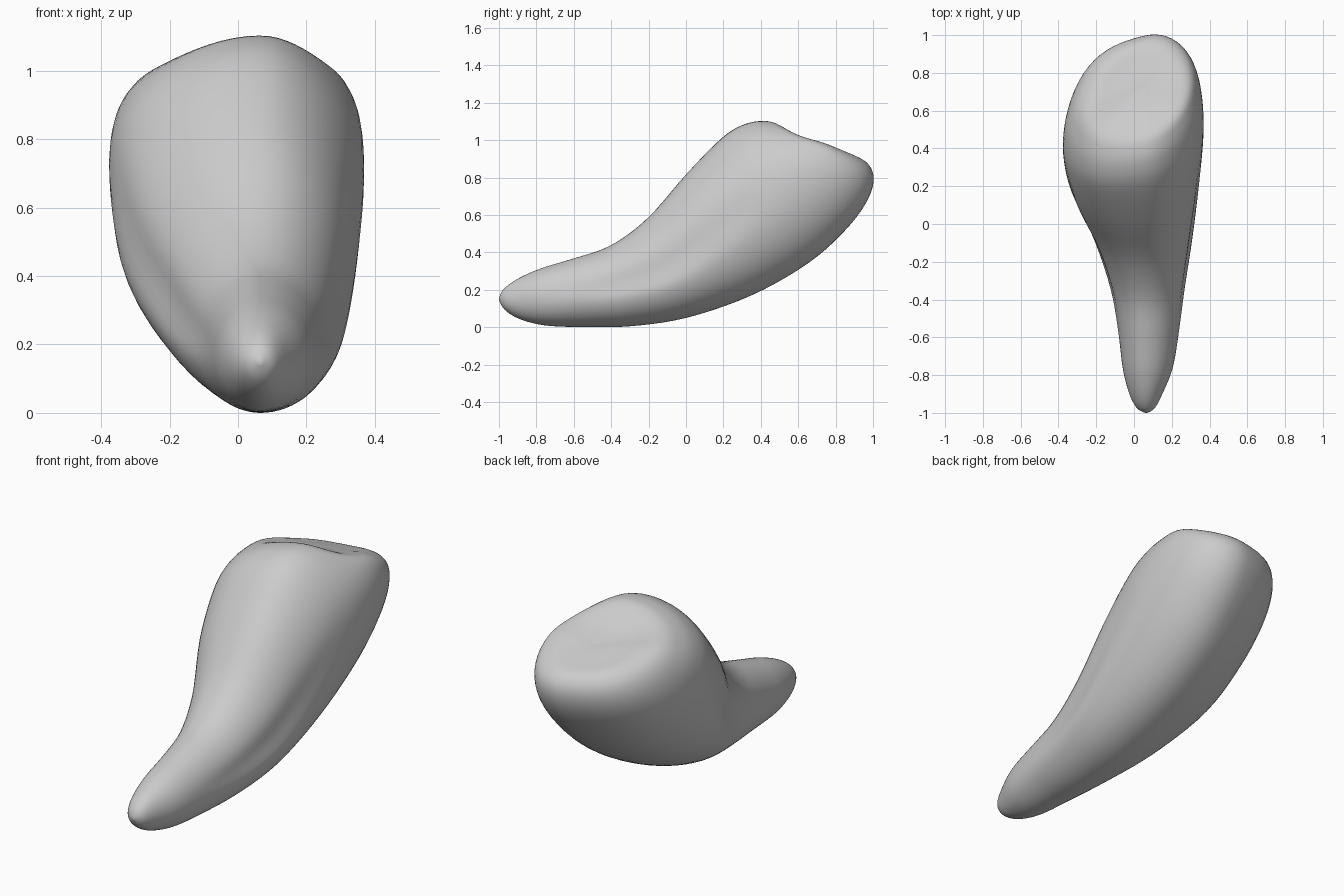
import bpy, bmesh, math

if "Cube" in bpy.data.objects:
    bpy.data.objects.remove(bpy.data.objects["Cube"])

# Tilted cross-sections: top y, top z, bottom y, bottom z, left x, right x,
# height fraction of the widest line (from the top), sideways skew, groove depth, shoulder shaping
ROWS = [
    (-1.00, .155, -1.00, .145, .06, .07, .5, 0, 0, 0),
    (-.98, .20, -.97, .095, .015, .11, .5, 0, 0, 0),
    (-.91, .255, -.89, .045, -.025, .15, .5, 0, 0, 0),
    (-.78, .315, -.75, .01, -.06, .205, .52, 0, 0, 0),
    (-.60, .37, -.54, .002, -.085, .24, .55, 0, .02, 0),
    (-.40, .44, -.30, .006, -.128, .272, .58, 0, .06, 0),
    (-.20, .59, .00, .05, -.218, .315, .6, .02, .08, 0),
    (.00, .82, .35, .17, -.34, .35, .55, .06, .05, .2),
    (.20, 1.02, .65, .34, -.377, .37, .5, .15, .01, .7),
    (.32, 1.09, .85, .52, -.37, .363, .5, .2, 0, 1),
    (.41, 1.105, .965, .675, -.335, .338, .5, .22, 0, 1),
    (.47, 1.095, 1.0, .80, -.28, .30, .48, .22, 0, .9),
    (.54, 1.055, .96, .885, -.20, .23, .46, .2, 0, .6),
    (.62, 1.01, .86, .925, -.10, .14, .48, .15, 0, .2),
    (.735, .965, .745, .964, .06, .07, .5, 0, 0, 0),
]
STEPS, SIDES = 5, 64


def spline(a, b, c, d, t):
    """Smooth blend from b to c."""
    return .5 * (2*b + (c - a)*t + (2*a - 5*b + 4*c - d)*t*t + (3*b - a - 3*c + d)*t**3)


def section(row):
    """Points round one tilted, lopsided oval."""
    ty, tz, by, bz, left, right, f, skew, groove, shape = row
    cx = .065
    cy, cz = ty + (by - ty)*f, tz + (bz - tz)*f
    pts = []
    for i in range(SIDES):
        a = 2*math.pi*i/SIDES
        s, c = math.sin(a), math.cos(a)
        # shallow grooves just above the widest line on both sides
        dent = 1 - groove*math.exp(-((c - .2)/.2)**2)
        x = cx + (s*(right - cx) if s > 0 else -s*(left - cx))*dent
        ey, ez = (ty, tz) if c > 0 else (by, bz)
        y = cy + abs(c)*(ey - cy) + skew*(x - cx)
        z = cz + abs(c)*(ez - cz)
        # lower the shoulders, fill out the rear left corner
        k = shape*math.sin(2*a)**2
        if c > 0:
            z -= .022*k
            y -= .015*k if s < 0 else 0
        elif s < 0:
            y += .02*k
            x -= .01*k
        pts.append((x, y, z))
    return pts


# Loft the horn-like body
bm = bmesh.new()
rings = []
n = len(ROWS)
for k in range(n - 1):
    four = [ROWS[min(max(k + j, 0), n - 1)] for j in (-1, 0, 1, 2)]
    for t in range(STEPS):
        row = [spline(*v, t/STEPS) for v in zip(*four)]
        rings.append([bm.verts.new(p) for p in section(row)])
for r0, r1 in zip(rings, rings[1:]):
    for i in range(SIDES):
        j = (i + 1) % SIDES
        bm.faces.new((r0[i], r0[j], r1[j], r1[i]))
bm.faces.new(rings[0])

# Close the broad end with a fan at its shallow centre
apex = bm.verts.new((.065, .74, .965))
for i in range(SIDES):
    bm.faces.new((rings[-1][i], rings[-1][(i + 1) % SIDES], apex))

# Soften and rest on the ground
for _ in range(2):
    bmesh.ops.smooth_vert(bm, verts=bm.verts, factor=.5, use_axis_x=True, use_axis_y=True, use_axis_z=True)
low = min(v.co.z for v in bm.verts)
for v in bm.verts:
    v.co.z -= low
bmesh.ops.recalc_face_normals(bm, faces=bm.faces)
for face in bm.faces:
    face.smooth = True

mesh = bpy.data.meshes.new("curved_body")
bm.to_mesh(mesh)
bm.free()
body = bpy.data.objects.new("curved_body", mesh)
bpy.context.collection.objects.link(body)
